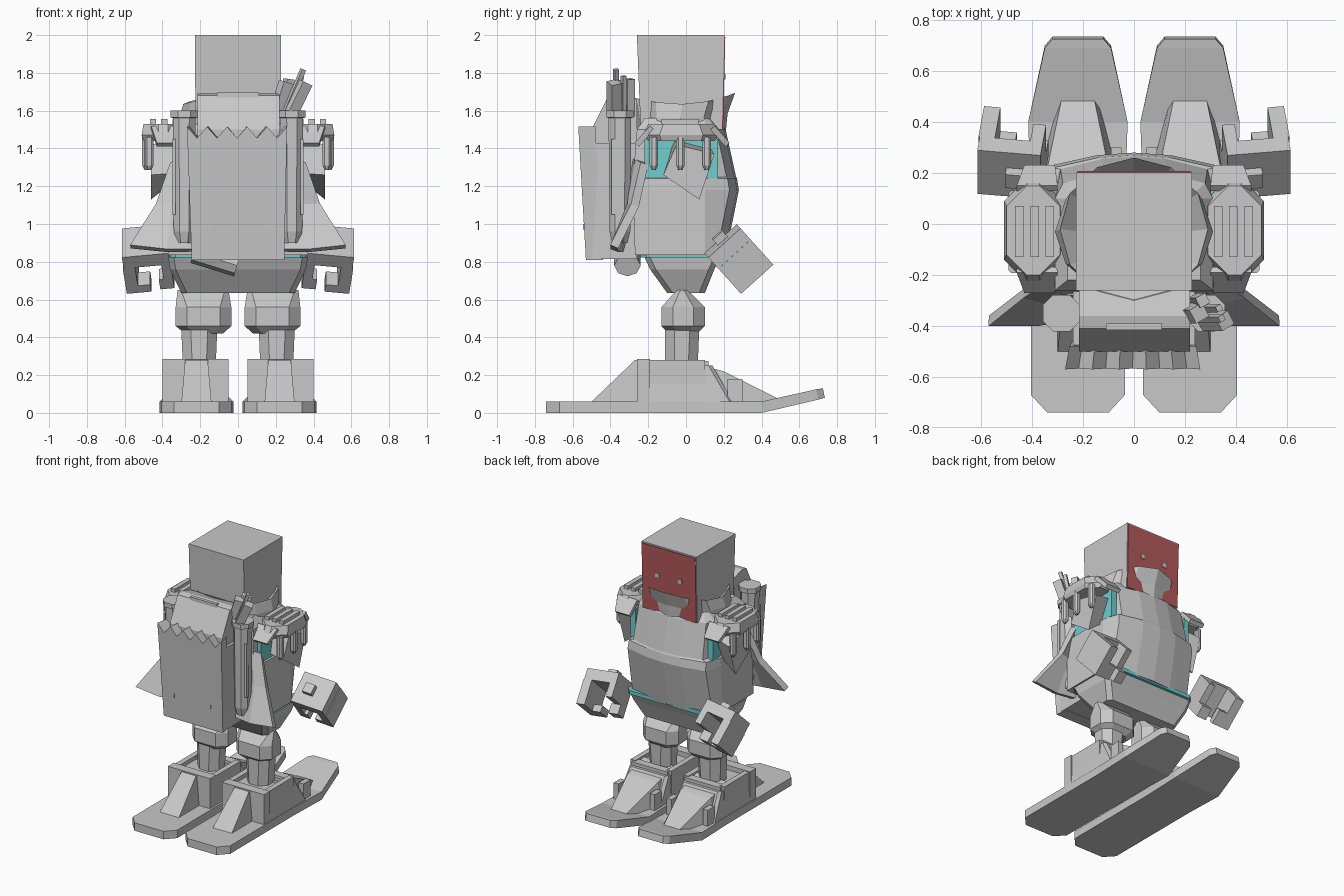
import bpy, bmesh, math
from mathutils import Matrix, Vector


def material(name, rgb):
    m = bpy.data.materials.new(name)
    m.diffuse_color = (*rgb, 1)
    return m


GREY = material("light grey", (0.58, 0.58, 0.58))
RED = material("dull red", (0.45, 0.1, 0.1))
TEAL = material("teal", (0.16, 0.62, 0.62))


def finish(name, bm, mat=GREY, mirror=False, thick=0):
    bmesh.ops.recalc_face_normals(bm, faces=bm.faces)
    me = bpy.data.meshes.new(name)
    bm.to_mesh(me)
    bm.free()
    me.materials.append(mat)
    ob = bpy.data.objects.new(name, me)
    bpy.context.collection.objects.link(ob)
    if thick:
        s = ob.modifiers.new("thickness", "SOLIDIFY")
        s.thickness, s.offset = thick, 0
    if mirror:
        ob.modifiers.new("mirror", "MIRROR").use_clip = False
    return ob


def loft(name, rings, mat=GREY, mirror=False, caps=True):
    bm = bmesh.new()
    rows = [[bm.verts.new(p) for p in r] for r in rings]
    n = len(rows[0])
    for a, b in zip(rows, rows[1:]):
        for i in range(n):
            j = (i + 1) % n
            bm.faces.new((a[i], a[j], b[j], b[i]))
    if caps:
        bm.faces.new(rows[0])
        bm.faces.new(rows[-1])
    return finish(name, bm, mat, mirror)


def box(name, x, y, z, mat=GREY, mirror=False, matrix=None):
    m = matrix or Matrix()
    rings = [[m @ Vector((x[i], y[j], h)) for i, j in ((0, 0), (1, 0), (1, 1), (0, 1))] for h in z]
    return loft(name, rings, mat, mirror)


def side_prism(name, pts, x, mirror=False):
    return loft(name, [[(v, y, z) for y, z in pts] for v in x], GREY, mirror)


def octagon(z, x0, x1, y0, y1, c):
    return [(x0 + c, y0, z), (x1 - c, y0, z), (x1, y0 + c, z), (x1, y1 - c, z),
            (x1 - c, y1, z), (x0 + c, y1, z), (x0, y1 - c, z), (x0, y0 + c, z)]


def sheet(name, rows, thick, mirror=True):
    bm = bmesh.new()
    vs = [[bm.verts.new(p) for p in r] for r in rows]
    for a, b in zip(vs, vs[1:]):
        for i in range(len(a) - 1):
            bm.faces.new((a[i], a[i + 1], b[i + 1], b[i]))
    return finish(name, bm, GREY, mirror, thick)


# Skis: outline with an upturned tip towards +y
ski = []
for y, z, h, w in ((-0.74, 0, 0.06, 0.12), (-0.67, 0, 0.06, 0.185), (0.1, 0, 0.06, 0.185),
                   (0.4, 0, 0.06, 0.195), (0.7, 0.07, 0.055, 0.13), (0.735, 0.08, 0.05, 0.1)):
    ski.append([(0.22 - w, y, z), (0.22 + w, y, z), (0.22 + w, y - 0.01 * (y > 0.5), z + h),
                (0.22 - w, y - 0.01 * (y > 0.5), z + h)])
loft("ski", ski, mirror=True)

# Boots: open rim box, sloped toe, heel strut, brackets
boot = [octagon(0.06, 0.05, 0.4, -0.25, 0.25, 0.02), octagon(0.25, 0.06, 0.38, -0.22, 0.14, 0.02)]
loft("boot", boot, mirror=True)
toe = [[(0.22 - w, y, 0.05), (0.22 + w, y, 0.05), (0.22 + w * 0.8, y, z), (0.22 - w * 0.8, y, z)]
       for y, z, w in ((0.0, 0.27, 0.165), (0.2, 0.22, 0.155), (0.49, 0.075, 0.08))]
loft("boot_toe", toe, mirror=True)
box("boot_heel_rim", (0.05, 0.4), (-0.26, -0.19), (0.06, 0.285), mirror=True)
box("boot_toe_rim", (0.07, 0.37), (0.06, 0.12), (0.2, 0.275), mirror=True)
for x in (0.05, 0.35):
    box("boot_side_rim", (x, x + 0.04), (-0.2, 0.1), (0.08, 0.28), mirror=True)
loft("heel_strut", [[(0.14, -0.51, 0.05), (0.3, -0.51, 0.05), (0.3, -0.2, 0.05), (0.14, -0.2, 0.05)],
                    [(0.16, -0.27, 0.28), (0.28, -0.27, 0.28), (0.28, -0.2, 0.28), (0.16, -0.2, 0.28)]], mirror=True)
for x in (0.06, 0.36):
    box("toe_buckle", (x - 0.01, x + 0.03), (0.22, 0.3), (0.06, 0.18), mirror=True)

# Legs
loft("shin", [octagon(0.2, 0.12, 0.29, -0.11, 0.06, 0.05), octagon(0.44, 0.11, 0.3, -0.11, 0.07, 0.05)], mirror=True)
loft("knee", [octagon(0.42, 0.08, 0.28, -0.09, 0.06, 0.05), octagon(0.46, 0.035, 0.33, -0.13, 0.1, 0.06),
              octagon(0.56, 0.035, 0.33, -0.13, 0.1, 0.06), octagon(0.65, 0.05, 0.32, -0.05, 0.01, 0.02)], mirror=True)

# Hips, teal lining and torso
loft("hips", [octagon(0.635, -0.3, 0.3, -0.1, 0.1, 0.03), octagon(0.76, -0.36, 0.36, -0.19, 0.15, 0.03),
              octagon(0.825, -0.37, 0.37, -0.22, 0.18, 0.03)])
loft("waist_lining", [octagon(0.823, -0.36, 0.36, -0.24, 0.2, 0.03),
                      octagon(0.85, -0.36, 0.36, -0.24, 0.2, 0.03)], TEAL)


def chest(z, hx, yb, yf):
    return [(-hx, yb, z), (hx, yb, z), (hx, 0.1, z), (hx * 0.9, yf - 0.05, z), (hx * 0.4, yf - 0.01, z), (0, yf, z),
            (-hx * 0.4, yf - 0.01, z), (-hx * 0.9, yf - 0.05, z), (-hx, 0.1, z)]


loft("torso", [chest(*r) for r in ((0.835, 0.37, -0.27, 0.21), (1.18, 0.36, -0.28, 0.28), (1.24, 0.355, -0.28, 0.27),
                                   (1.25, 0.32, -0.28, 0.265), (1.5, 0.31, -0.26, 0.21), (1.56, 0.26, -0.22, 0.17))])
box("armhole_lining", (0.3, 0.343), (-0.22, 0.17), (1.24, 1.46), TEAL, True)

# Head with red face plate and eyes
loft("head", [[(sx * w, y, z) for sx, y in ((-1, b), (1, b), (1, f), (-1, f))]
              for z, w, b, f in ((1.5, 0.225, -0.24, 0.19), (2.0, 0.228, -0.26, 0.203))])
loft("face_plate", [[(sx * 0.222, y0 + d, z) for sx, y0, z in ((-1, 0.19, 1.5), (1, 0.19, 1.5), (1, 0.202, 1.99), (-1, 0.202, 1.99))]
                    for d in (0, 0.006)], RED)
box("eye", (0.08, 0.11), (0.19, 0.208), (1.765, 1.795), GREY, True)

# Collar flaring up into a pointed brim in front of the face
low, mid, top, inner = [], [], [], []
for i in range(12):
    a = math.tau * i / 12
    c, s = math.cos(a), math.sin(a)
    peak = max(s, 0) ** 2 * 0.06 + max(-s, 0) ** 2 * 0.04
    low.append((0.31 * c, 0.24 * s - 0.03, 1.48))
    mid.append((0.31 * c, 0.25 * s - 0.03, 1.56 + peak * 0.4))
    top.append((0.29 * c, 0.28 * s - 0.02, 1.635 + peak))
    inner.append((0.2 * c, 0.2 * s - 0.03, 1.56))
loft("collar", [low, mid, top, inner])

# Pauldrons with strips, tassels, end flaps and torn sleeve
loft("pauldron", [octagon(1.44, 0.29, 0.5, -0.2, 0.15, 0.07), octagon(1.47, 0.28, 0.51, -0.23, 0.18, 0.09),
                  octagon(1.53, 0.29, 0.5, -0.2, 0.15, 0.08)], mirror=True)
for x in (0.33, 0.39, 0.45):
    box("pauldron_strip", (x - 0.017, x + 0.017), (-0.13, 0.07), (1.52, 1.555), mirror=True)
for x, y in ((0.47, -0.17), (0.485, -0.03), (0.47, 0.11)):
    loft("tassel", [octagon(z, x - r, x + r, y - r, y + r, r * 0.5)
                    for z, r in ((1.285, 0.01), (1.31, 0.022), (1.46, 0.022))], mirror=True)
for d in (-1, 1):
    sheet("pauldron_flap", [[(0.3, -0.02 + d * 0.16, 1.51), (0.46, -0.02 + d * 0.16, 1.51)],
                            [(0.31, -0.02 + d * 0.24, 1.42), (0.43, -0.02 + d * 0.24, 1.42)]], 0.03)
loft("torn_sleeve", [[(x, y, z) for y, z in p] for x, p in (
    (0.31, ((-0.1, 1.27), (0.06, 1.25), (0.13, 1.4), (-0.06, 1.45))),
    (0.46, ((-0.12, 1.26), (0.07, 1.13), (0.15, 1.37), (-0.05, 1.42))))], mirror=True)

# Hands: gripping C shapes tilted down and forwards
hand = Matrix.Translation((0.475, 0.28, 0.815)) @ Matrix.Rotation(math.radians(-48), 4, "X") @ Matrix.Rotation(math.radians(7), 4, "Z")
for name, x, y, z in (("palm", (-0.125, 0.125), (-0.13, -0.05), (-0.115, 0.115)),
                      ("outer_finger", (0.065, 0.13), (-0.05, 0.13), (-0.115, 0.115)),
                      ("inner_finger", (-0.125, -0.075), (-0.05, 0.05), (-0.115, 0.115)),
                      ("thumb_tip", (-0.125, -0.05), (0.05, 0.12), (-0.115, -0.03)),
                      ("finger_tip", (0.0, 0.065), (0.08, 0.13), (-0.115, -0.01)),
                      ("wrist_knob", (-0.06, 0.01), (-0.17, -0.13), (-0.035, 0.035))):
    box("hand_" + name, x, y, z, mirror=True, matrix=hand)

# Cape wings flaring sideways at the pack
sheet("cape_wing", [[(0.22, -0.26, 1.34), (0.3, -0.25, 1.34), (0.35, -0.22, 1.32)],
                    [(0.22, -0.29, 1.1), (0.35, -0.29, 1.1), (0.43, -0.27, 1.1)],
                    [(0.22, -0.35, 0.86), (0.38, -0.38, 0.86), (0.57, -0.38, 0.88)]], 0.045)

# Backpack: tall inner bag with a sloped top, ragged outer panel, handle slot
side_prism("pack_bag", [(-0.48, 0.83), (-0.26, 0.83), (-0.26, 1.66), (-0.36, 1.69), (-0.41, 1.68), (-0.5, 1.5)], (-0.215, 0.22))
box("pack_handle", (-0.11, 0.11), (-0.415, -0.39), (1.66, 1.695))
teeth = [(-0.27 + 0.53 * i / 10, 1.515 if i % 2 == 0 else 1.455) for i in range(11)]
outline = [(0.245, 0.81), (-0.245, 0.81)] + teeth
loft("pack_panel", [[(x * k, y - 0.04 * (z - 0.81) / 0.7, z) for x, z in outline] for y, k in ((-0.53, 1), (-0.44, 0.94))])
box("pack_lower_bag", (-0.24, 0.24), (-0.5, -0.26), (0.815, 1.43))
for x in (-0.155, 0.15):
    box("pack_rivet", (x - 0.005, x + 0.005), (-0.545, -0.53), (0.97, 1.0))

# Side tubes on the pack
loft("side_tube", [octagon(z, 0.285 - r, 0.285 + r, -0.35 - r, -0.35 + r, r * 0.55)
                   for z, r in ((0.9, 0.04), (0.96, 0.055), (1.56, 0.06), (1.565, 0.072), (1.6, 0.072))], mirror=True)
box("tube_slot", (0.33, 0.348), (-0.395, -0.375), (1.05, 1.45), mirror=True)

# Tools standing in the right tube
for x, y, tilt, r, h in ((0.24, -0.37, 0.4, 0.012, 0.27), (0.28, -0.33, 0.25, 0.012, 0.22), (0.2, -0.35, 0.3, 0.03, 0.19),
                         (0.27, -0.38, 0.45, 0.03, 0.2), (0.24, -0.3, 0.15, 0.022, 0.2)):
    m = Matrix.Translation((x, y, 1.57)) @ Matrix.Rotation(tilt, 4, "Y") @ Matrix.Rotation(0.5, 4, "Z")
    box("tool", (-r, r), (-r, r), (0, h), matrix=m)

# Rolled bag hanging below the pack
roll = Matrix.Translation((-0.1, -0.31, 0.81)) @ Matrix.Rotation(0.3, 4, "Y")
loft("hanging_bag", [[roll @ Vector((x, 0.07 * math.cos(math.tau * i / 8), 0.06 * math.sin(math.tau * i / 8)))
                      for i in range(8)] for x in (-0.14, 0.1)])
